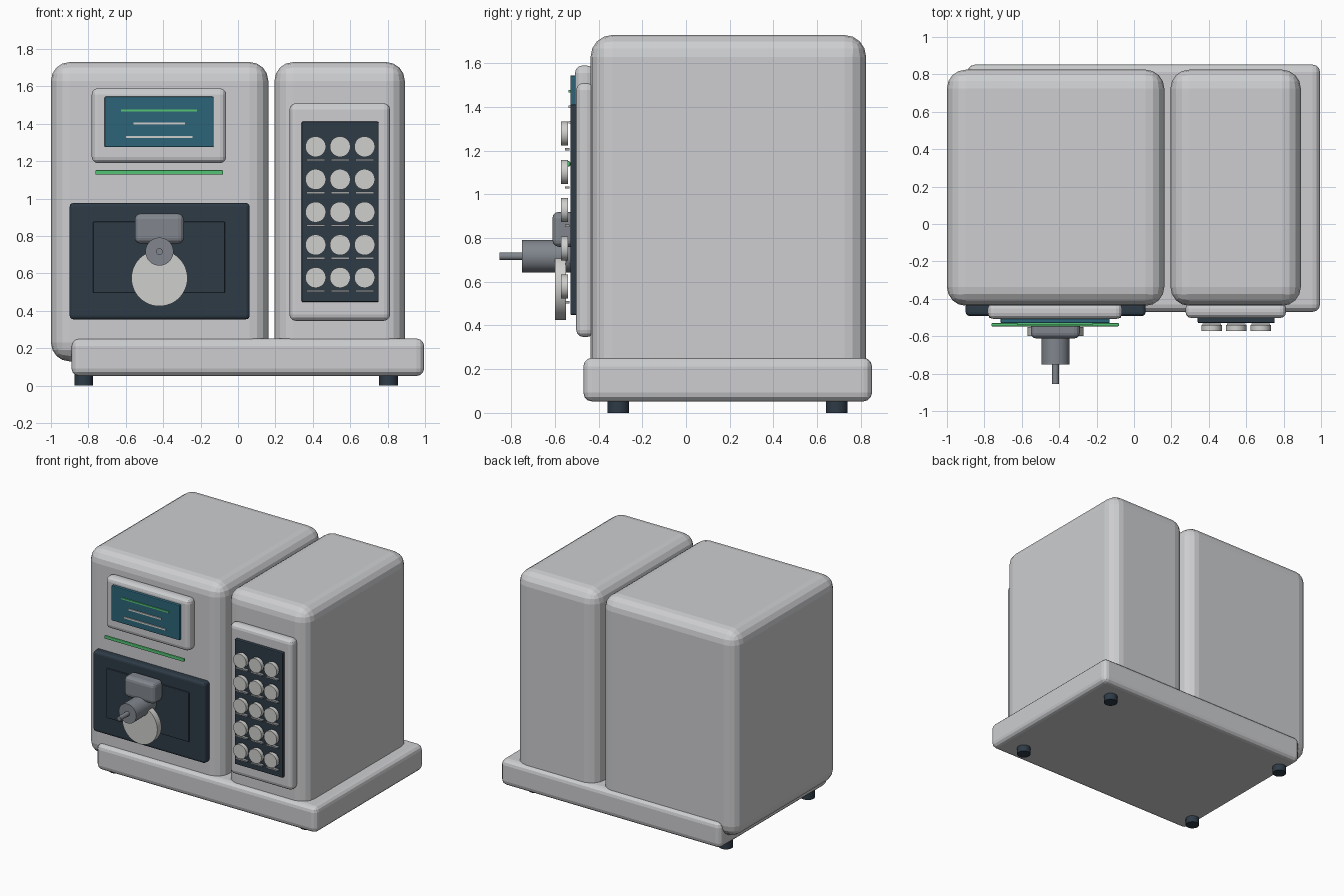
import bpy, bmesh, math
from mathutils import Matrix

if "Cube" in bpy.data.objects:
    bpy.data.objects.remove(bpy.data.objects["Cube"])


def material(name, rgb):
    m = bpy.data.materials.new(name)
    m.diffuse_color = (*rgb, 1)
    m.use_nodes = True
    m.node_tree.nodes["Principled BSDF"].inputs["Base Color"].default_value = m.diffuse_color
    return m


SHELL = material("light grey shell", (0.61, 0.615, 0.63))
PALE = material("pale cap", (0.62, 0.62, 0.61))
DARK = material("dark slate", (0.027, 0.043, 0.062))
TEAL = material("teal screen", (0.026, 0.13, 0.19))
GREEN = material("green light", (0.09, 0.56, 0.18))
STEEL = material("steel grey", (0.22, 0.24, 0.27))
MARK = material("label grey", (0.35, 0.36, 0.37))


def finish(name, bm, mat):
    me = bpy.data.meshes.new(name)
    bm.to_mesh(me)
    bm.free()
    me.materials.append(mat)
    ob = bpy.data.objects.new(name, me)
    bpy.context.collection.objects.link(ob)
    return ob


def box(name, x, y, z, mat, bevel=0.0, segments=3):
    """Box given by (min, max) ranges, with rounded edges."""
    bm = bmesh.new()
    bmesh.ops.create_cube(bm, size=1)
    for v in bm.verts:
        v.co = [(r[0] + r[1]) / 2 + c * (r[1] - r[0]) for r, c in zip((x, y, z), v.co)]
    if bevel:
        bmesh.ops.bevel(bm, geom=bm.edges[:], offset=bevel, segments=segments,
                        profile=0.5, affect='EDGES')
    return finish(name, bm, mat)


def cylinder(name, center, radius, depth, mat, axis='Y', sides=32):
    bm = bmesh.new()
    turn = Matrix.Rotation(math.pi / 2, 4, 'X') if axis == 'Y' else Matrix()
    bmesh.ops.create_cone(bm, cap_ends=True, segments=sides, radius1=radius, radius2=radius,
                          depth=depth, matrix=Matrix.Translation(center) @ turn)
    ob = finish(name, bm, mat)
    for p in ob.data.polygons:
        p.use_smooth = len(p.vertices) == 4
    for e in ob.data.edges:  # keep rims sharp
        a, b = (ob.data.vertices[i].co for i in e.vertices)
        k = 1 if axis == 'Y' else 2
        e.use_edge_sharp = abs(a[k] - b[k]) < 1e-5
    return ob


# Base tray and feet
box("base", (-0.89, 0.995), (-0.47, 0.852), (0.052, 0.252), SHELL, 0.04)
for fx in (-0.825, 0.805):
    for fy in (-0.31, 0.69):
        cylinder("foot", (fx, fy, 0.035), 0.05, 0.07, DARK, 'Z', 24)

# Two main housings
box("main_body", (-1.0, 0.162), (-0.437, 0.825), (0.13, 1.73), SHELL, 0.1, 4)
box("side_body", (0.195, 0.892), (-0.437, 0.825), (0.13, 1.73), SHELL, 0.1, 4)

# Display: bezel, screen, text bars, status strip
box("display_bezel", (-0.782, -0.063), (-0.508, -0.42), (1.19, 1.59), SHELL, 0.033)
box("screen", (-0.713, -0.13), (-0.53, -0.49), (1.275, 1.545), TEAL, 0.006, 2)
for half, z, mat in ((0.203, 1.472, GREEN), (0.138, 1.402, PALE), (0.178, 1.33, PALE)):
    box("screen_bar", (-0.422 - half, -0.422 + half), (-0.537, -0.529),
        (z - 0.006, z + 0.006), mat)
box("status_strip", (-0.763, -0.08), (-0.547, -0.53), (1.128, 1.152), GREEN, 0.005, 2)

# Brewing recess panels
box("brew_panel", (-0.9, 0.062), (-0.492, -0.42), (0.355, 0.977), DARK, 0.02)
box("brew_inner_panel", (-0.775, -0.07), (-0.503, -0.48), (0.495, 0.877), DARK, 0.005, 2)

# Brew head, disc, spout and rod
box("brew_head", (-0.552, -0.29), (-0.612, -0.495), (0.76, 0.92), STEEL, 0.03)
cylinder("brew_disc", (-0.42, -0.575, 0.575), 0.15, 0.05, PALE, sides=48)
cylinder("spout", (-0.42, -0.625, 0.717), 0.075, 0.25, STEEL)
cylinder("spout_rod", (-0.42, -0.79, 0.717), 0.018, 0.13, STEEL, sides=16)

# Keypad with button grid
box("keypad_bezel", (0.275, 0.813), (-0.503, -0.42), (0.347, 1.51), SHELL, 0.033)
box("keypad_panel", (0.34, 0.752), (-0.53, -0.49), (0.447, 1.412), DARK, 0.007, 2)
for col in range(3):
    for row in range(5):
        bx, bz = 0.415 + 0.131 * col, 0.578 + 0.175 * row
        cylinder("button", (bx, -0.557, bz), 0.055, 0.032, PALE, sides=32)
        box("button_label", (bx - 0.05, bx + 0.05), (-0.555, -0.533),
            (bz - 0.077, bz - 0.066), MARK)
